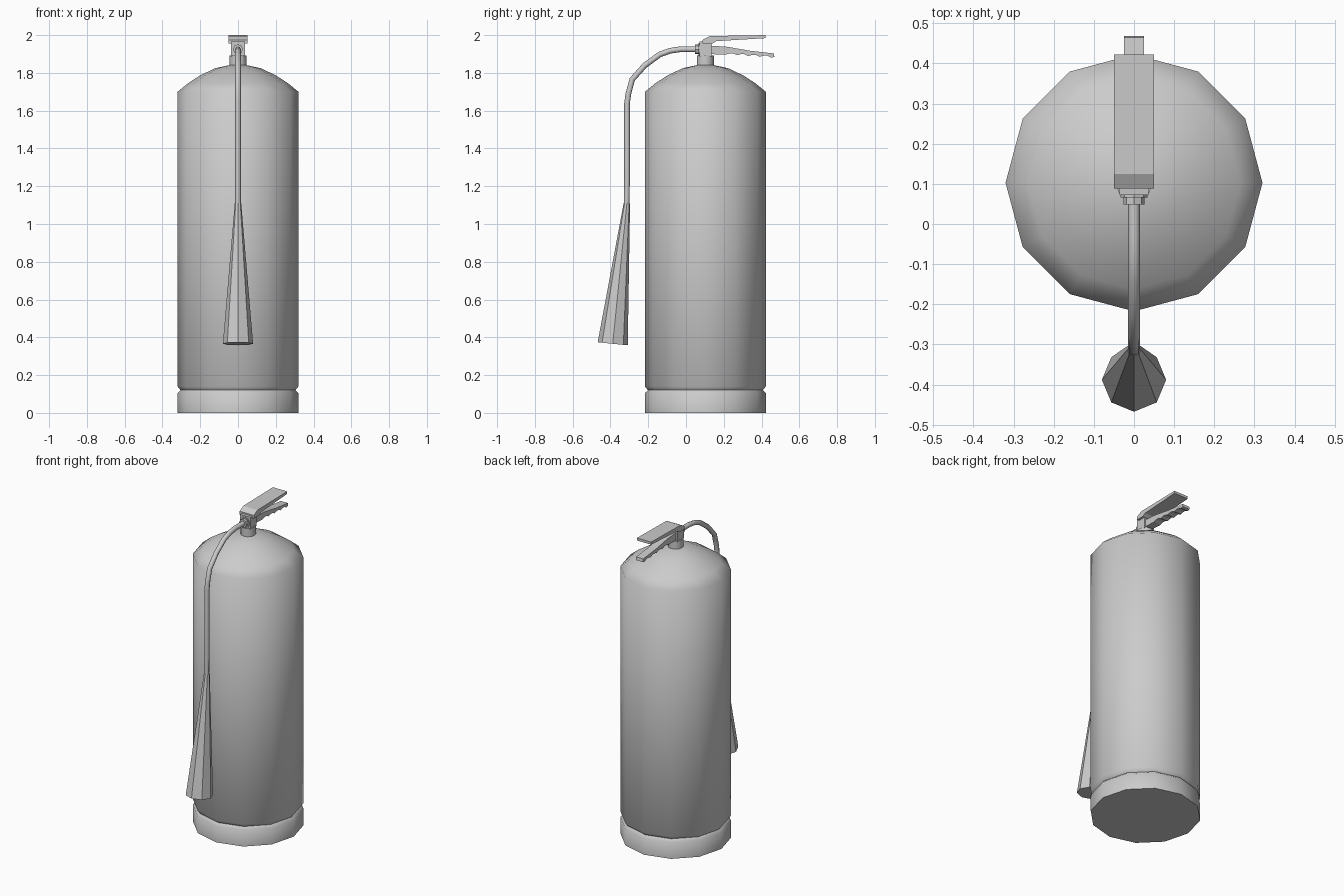
import bpy, bmesh, math
from mathutils import Vector

if "Cube" in bpy.data.objects:
    bpy.data.objects.remove(bpy.data.objects["Cube"])

CY = 0.1025  # tank axis


def loft(name, rings, smooth=None):
    """Bridge equal-length rings of points and cap both ends."""
    bm = bmesh.new()
    loops = [[bm.verts.new(p) for p in ring] for ring in rings]
    n = len(loops[0])
    for a, b in zip(loops, loops[1:]):
        for i in range(n):
            j = (i + 1) % n
            bm.faces.new((a[i], a[j], b[j], b[i]))
    bm.faces.new(loops[0])
    bm.faces.new(loops[-1])
    bmesh.ops.recalc_face_normals(bm, faces=bm.faces)
    me = bpy.data.meshes.new(name)
    bm.to_mesh(me)
    bm.free()
    ob = bpy.data.objects.new(name, me)
    bpy.context.collection.objects.link(ob)
    if smooth:
        bpy.ops.object.select_all(action='DESELECT')
        ob.select_set(True)
        bpy.context.view_layer.objects.active = ob
        bpy.ops.object.shade_smooth_by_angle(angle=math.radians(smooth))
    return ob


def tube(name, stations, sides, smooth=None):
    """Round sections along (y, z, radius) stations in the x = 0 plane."""
    pts = [Vector((0, y, z)) for y, z, r in stations]
    rings = []
    for i, p in enumerate(pts):
        t = (pts[min(i + 1, len(pts) - 1)] - pts[max(i - 1, 0)]).normalized()
        side = Vector((0, -t.z, t.y))
        r = stations[i][2]
        ring = []
        for k in range(sides):
            a = 2 * math.pi * k / sides
            ring.append(p + Vector((r * math.cos(a), 0, 0)) + side * (r * math.sin(a)))
        rings.append(ring)
    return loft(name, rings, smooth)


def plate(name, profile, half):
    """Side profile of (y, z) points extruded across x."""
    return loft(name, [[(x, y, z) for y, z in profile] for x in (-half, half)])


# Tank with foot groove and domed shoulder
tank = [(0.32, 0), (0.32, 0.105), (0.304, 0.12), (0.32, 0.14), (0.32, 1.70),
        (0.265, 1.745), (0.20, 1.787), (0.12, 1.825), (0.04, 1.842)]
tube("tank", [(CY, z, r) for r, z in tank], 12, 60)

# Neck and valve block
tube("neck", [(CY, 1.835, 0.045), (CY, 1.893, 0.045)], 12, 40)
plate("valve_block", [(0.072, 1.888), (0.135, 1.888), (0.135, 1.97), (0.072, 1.965)], 0.036)

# Hose fitting collars
tube("fitting_collar", [(0.08, 1.925, 0.034), (0.066, 1.925, 0.034)], 8)
tube("fitting_nut", [(0.07, 1.925, 0.026), (0.048, 1.925, 0.026)], 8)

# Upper lever
plate("upper_lever", [(0.088, 1.955), (0.088, 1.975), (0.125, 1.995), (0.422, 2.0),
                      (0.422, 1.984), (0.16, 1.968), (0.14, 1.955)], 0.05)

# Lower grip with finger scallops underneath
grip = [(0.12, 1.90), (0.12, 1.945), (0.22, 1.938), (0.34, 1.917), (0.465, 1.903), (0.468, 1.884)]
for i in range(4):
    y = 0.45 - 0.06 * i
    z = 1.881 + 0.004 * i
    grip += [(y, z), (y - 0.02, z + 0.010), (y - 0.04, z + 0.010)]
grip.append((0.21, 1.896))
plate("lower_grip", grip, 0.025)

# Hose
hose = [(0.06, 1.925), (-0.03, 1.925), (-0.085, 1.917), (-0.14, 1.897), (-0.22, 1.838),
        (-0.285, 1.765), (-0.305, 1.69), (-0.312, 1.64), (-0.312, 1.24), (-0.315, 1.09)]
tube("hose", [(y, z, 0.015) for y, z in hose], 8, 50)

# Discharge horn
tube("horn", [(-0.313, 1.11, 0.017), (-0.388, 0.366, 0.08)], 8, 40)
